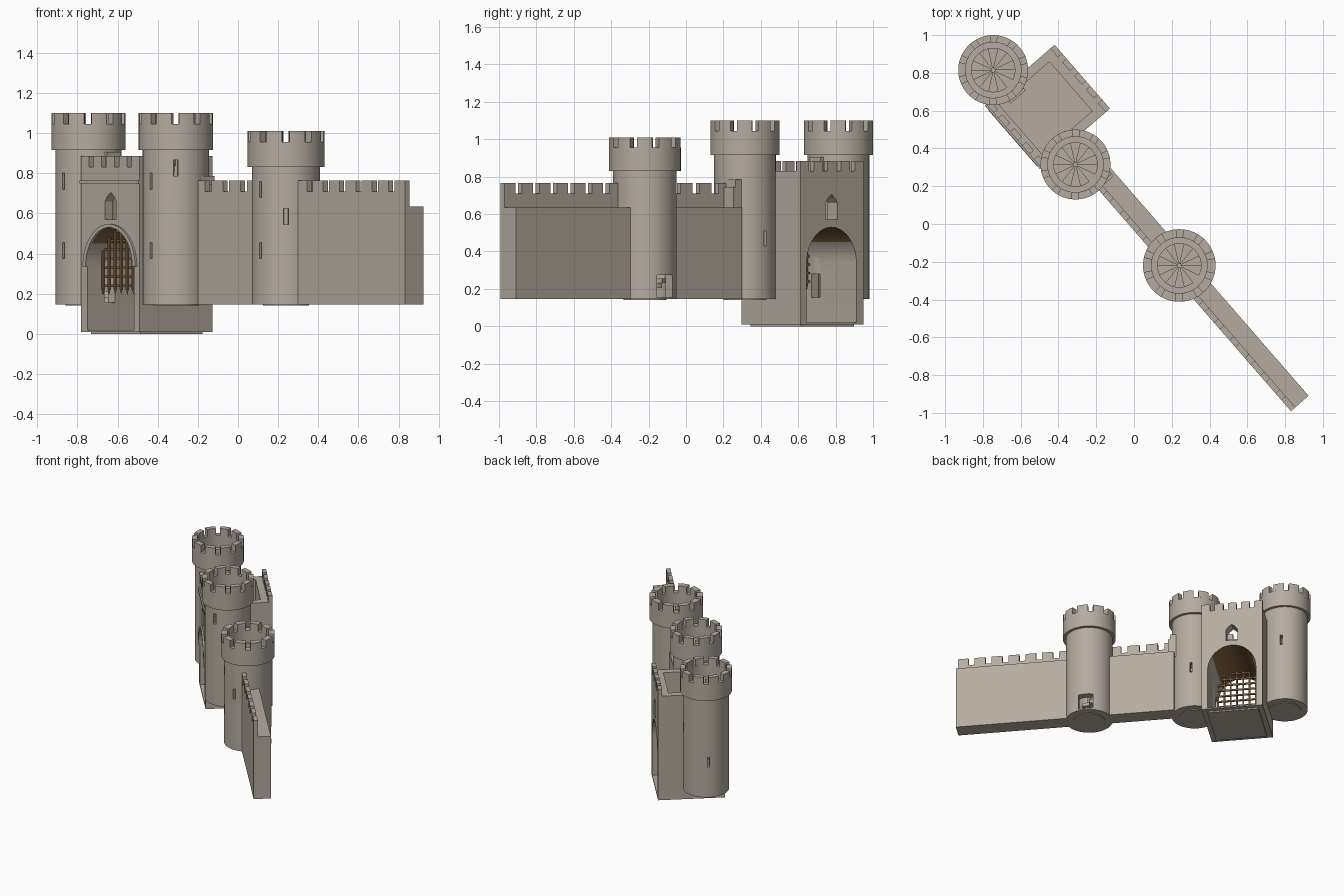
import bpy, bmesh
from math import pi, sin, cos, sqrt, radians
from mathutils import Matrix, Vector

cube = bpy.data.objects.get("Cube")
if cube:
    bpy.data.objects.remove(cube)


def material(name, rgb):
    m = bpy.data.materials.new(name)
    m.use_nodes = True
    m.diffuse_color = (*rgb, 1)
    m.node_tree.nodes["Principled BSDF"].inputs["Base Color"].default_value = (*rgb, 1)
    return m


STONE = material("warm grey stone", (0.46, 0.41, 0.35))
WOOD = material("brown wood", (0.22, 0.12, 0.05))
parts = []


def finish(name, bm, mat=STONE):
    bmesh.ops.recalc_face_normals(bm, faces=bm.faces)
    mesh = bpy.data.meshes.new(name)
    bm.to_mesh(mesh)
    bm.free()
    mesh.materials.append(mat)
    obj = bpy.data.objects.new(name, mesh)
    bpy.context.collection.objects.link(obj)
    parts.append(obj)
    return obj


def add_box(bm, x0, x1, y0, y1, z0, z1, matrix=Matrix()):
    scale = Matrix.Diagonal((x1 - x0, y1 - y0, z1 - z0, 1))
    mid = Matrix.Translation(((x0 + x1) / 2, (y0 + y1) / 2, (z0 + z1) / 2))
    bmesh.ops.create_cube(bm, size=1, matrix=matrix @ mid @ scale)


def box(name, *dims, mat=STONE, matrix=Matrix()):
    bm = bmesh.new()
    add_box(bm, *dims, matrix)
    return finish(name, bm, mat)


def add_prism(bm, pts, offset):
    """Extrude a closed outline of 3D points along an offset."""
    f = bm.faces.new([bm.verts.new(p) for p in pts])
    new = bmesh.ops.extrude_face_region(bm, geom=[f])["geom"]
    bmesh.ops.translate(bm, vec=offset, verts=[v for v in new if isinstance(v, bmesh.types.BMVert)])


def add_arc(bm, cx, cy, r0, r1, z0, z1, a0, a1, steps):
    """Block following part of a ring."""
    angles = [a0 + (a1 - a0) * i / steps for i in range(steps + 1)]
    pts = [(cx + r1 * cos(a), cy + r1 * sin(a), z0) for a in angles]
    pts += [(cx + r0 * cos(a), cy + r0 * sin(a), z0) for a in reversed(angles)]
    add_prism(bm, pts, Vector((0, 0, z1 - z0)))


def cut(obj, cutter):
    mod = obj.modifiers.new("cut", "BOOLEAN")
    mod.operation, mod.solver, mod.object = "DIFFERENCE", "EXACT", cutter
    bpy.context.view_layer.objects.active = obj
    bpy.ops.object.modifier_apply(modifier=mod.name)


def discard(cutter):
    parts.remove(cutter)
    bpy.data.objects.remove(cutter)


def arch_outline(cx, half, spring, rise, bottom, y, n=20):
    top = [(cx + half * cos(pi * i / n), y, spring + rise * sin(pi * i / n)) for i in range(n + 1)]
    return top + [(cx - half, y, bottom), (cx + half, y, bottom)]


# Towers: turned shell, merlons, spiral stair, openings
BASE, INNER = 0.145, 0.115


def tower(name, cx, cy, body, head, ledge, top, openings):
    floor, sill = ledge + 0.035, top - 0.055
    profile = [(0, BASE - .005), (INNER, BASE - .005), (INNER, BASE), (body, BASE), (body, ledge),
               (head, ledge), (head, sill), (0.147, sill), (0.147, floor), (INNER, floor),
               (INNER, BASE + .01), (0, BASE + .01)]
    bm = bmesh.new()
    verts = [bm.verts.new((cx + r, cy, z)) for r, z in profile]
    edges = [bm.edges.new(p) for p in zip(verts, verts[1:])]
    bmesh.ops.spin(bm, geom=verts + edges, cent=(cx, cy, 0), axis=(0, 0, 1),
                   angle=2 * pi, steps=64, use_duplicate=False)
    bmesh.ops.remove_doubles(bm, verts=bm.verts, dist=0.0001)
    shell = finish(name + "_shell", bm)
    for angle, width, z0, z1 in openings:
        turn = Matrix.Translation((cx, cy, 0)) @ Matrix.Rotation(radians(angle), 4, "Z")
        c = box("cutter", 0.09, 0.22, -width / 2, width / 2, z0, z1, matrix=turn)
        cut(shell, c)
        discard(c)

    bm = bmesh.new()
    pitch = 2 * pi / 10
    for i in range(10):
        add_arc(bm, cx, cy, 0.147, head, sill, top, i * pitch, (i + 0.68) * pitch, 5)
    finish(name + "_merlons", bm)

    bm = bmesh.new()
    count = 28
    rise = (floor - BASE - 0.01) / count
    for i in range(count):
        a, z = i * 2 * pi / 14 + 0.4, BASE + 0.01 + i * rise
        add_arc(bm, cx, cy, 0.008, INNER + .002, z, z + rise, a, a + 2 * pi / 14, 3)
    bmesh.ops.create_cone(bm, cap_ends=True, segments=12, radius1=0.013, radius2=0.013,
                          depth=floor - BASE, matrix=Matrix.Translation((cx, cy, (floor + BASE) / 2)))
    finish(name + "_spiral_stair", bm)


FRONT, BACK, SIDE = -90, 90, -41
A, B, C = (-1.104, -0.028), (-0.441, -0.027), (0.323, 0.037)
slits = [(FRONT, 0.017, 0.72, 0.80), (FRONT, 0.017, 0.375, 0.455)]
tower("outer_gate_tower", *A, 0.165, 0.185, 0.915, 1.1, slits + [
    (BACK, 0.017, 0.6, 0.68), (180, 0.017, 0.38, 0.46), (0, 0.068, BASE + .01, 0.28)])
tower("inner_gate_tower", *B, 0.165, 0.185, 0.915, 1.1, slits + [
    (BACK, 0.017, 0.43, 0.51), (SIDE, 0.022, 0.785, 0.865), (180, 0.068, BASE + .01, 0.28)])
tower("wall_tower", *C, 0.17, 0.192, 0.83, 1.01, [
    (FRONT, 0.017, 0.68, 0.76), (FRONT, 0.017, 0.375, 0.455),
    (SIDE, 0.025, 0.545, 0.625), (BACK, 0.11, BASE + .01, 0.275)])


# Crenellated runs
def merlons(name, x0, x1, y0, y1, z0, z1, n, fill=0.64):
    bm = bmesh.new()
    pitch = (x1 - x0) / (n - 1 + fill)
    for i in range(n):
        add_box(bm, x0 + i * pitch, x0 + (i + fill) * pitch, y0, y1, z0, z1)
    finish(name, bm)


# Curtain walls with wall walk and front parapet
for name, x0, x1, n in (("inner_wall", -0.31, 0.18, 4), ("outer_wall", 0.47, 1.293, 7)):
    box(name, x0, x1, -0.023, 0.101, BASE, 0.635)
    box(name + "_parapet", x0, x1, -0.023, 0.008, 0.635, 0.71)
    merlons(name + "_merlons", x0, x1, -0.023, 0.008, 0.71, 0.765, n)

# Stair exits onto the wall walk and the gate roof
box("wall_stair_exit", -0.33, -0.262, 0.0, 0.085, 0.6, 0.745)
box("wall_stair_exit_cap", -0.33, -0.277, 0.0, 0.085, 0.745, 0.785)
box("roof_stair_exit", -0.975, -0.91, -0.075, 0.03, 0.8, 0.885)
box("roof_stair_exit_cap", -0.975, -0.925, -0.06, 0.03, 0.885, 0.905)

# Gatehouse block with passage, upper room, windows and tower doors
MID, Y0, Y1, ROOF = -0.766, -0.175, 0.305, 0.83
HALF, SPRING, RISE = 0.177, 0.335, 0.195
gate = box("gatehouse", -0.992, -0.545, Y0, Y1, 0.01, ROOF)
box("gatehouse_floor", -0.955, -0.58, Y0 + 0.035, Y1 - 0.035, 0, 0.015)
cutters = []
bm = bmesh.new()
add_prism(bm, arch_outline(MID, HALF, SPRING, RISE, 0.02, Y0 - 0.1), Vector((0, 0.8, 0)))
cutters.append(finish("cutter", bm))
cutters.append(box("cutter", -0.942, -0.597, -0.125, 0.225, 0.56, 1))
bm = bmesh.new()
window = [(-.042, .57), (.042, .57), (.042, .66), (.025, .685), (0, .705), (-.025, .685), (-.042, .66)]
add_prism(bm, [(MID + x, Y0 - 0.1, z) for x, z in window], Vector((0, 0.8, 0)))
cutters.append(finish("cutter", bm))
cutters.append(box("cutter", -1.02, -0.5, -0.062, 0.006, BASE + .01, 0.28))
for cx, cy in (A, B):
    bm = bmesh.new()
    bmesh.ops.create_cone(bm, cap_ends=True, segments=64, radius1=INNER + .003, radius2=INNER + .003,
                          depth=1, matrix=Matrix.Translation((cx, cy, BASE + 0.51)))
    cutters.append(finish("cutter", bm))
for c in cutters:
    cut(gate, c)
    discard(c)

# Timber lining on the crown of the passage vault
gate.data.materials.append(WOOD)
for p in gate.data.polygons:
    if p.normal.z < -0.6 and 0.4 < p.center.z < 0.54:
        p.material_index = 1

# Gatehouse trim
merlons("gate_front_merlons", -0.992, -0.545, Y0, Y0 + 0.03, ROOF, 0.885, 5)
merlons("gate_back_merlons", -0.992, -0.545, Y1 - 0.03, Y1, ROOF, 0.885, 5)
box("gate_string_course", -0.992, -0.545, Y0 - 0.01, Y0 + 0.01, 0.75, 0.765)
bm = bmesh.new()
outer = arch_outline(MID, 0.2, SPRING, 0.212, 0, Y0 - 0.012)[:-2]
inner = arch_outline(MID, HALF, SPRING, RISE, 0, Y0 - 0.012)[:-2]
add_prism(bm, outer + inner[::-1], Vector((0, 0.02, 0)))
finish("gate_arch_moulding", bm)

# Portcullis: spiked uprights and cross bars clipped to the arch
bm = bmesh.new()
GY, T = -0.085, 0.006
for i in range(8):
    off = (i - 3.5) * 0.046
    x, crown = MID + off, SPRING + RISE * sqrt(1 - (off / HALF) ** 2)
    add_box(bm, x - T, x + T, GY - T, GY + T, 0.22, crown)
    bmesh.ops.create_cone(bm, cap_ends=True, segments=4, radius1=0.001, radius2=0.009, depth=0.025,
                          matrix=Matrix.Translation((x, GY, 0.208)))
for i in range(7):
    z = 0.24 + i * 0.045
    half = HALF * sqrt(1 - (max(z - SPRING, 0) / RISE) ** 2)
    add_box(bm, MID - half, MID + half, GY + T / 2, GY + 2 * T, z - T, z + T)
finish("portcullis", bm, WOOD)

# Turn the whole line of defences to its diagonal and smooth the round parts
for obj in parts:
    obj.rotation_euler.z = radians(-49)
    bpy.ops.object.select_all(action="DESELECT")
    obj.select_set(True)
    bpy.context.view_layer.objects.active = obj
    bpy.ops.object.shade_smooth_by_angle(angle=radians(30))
